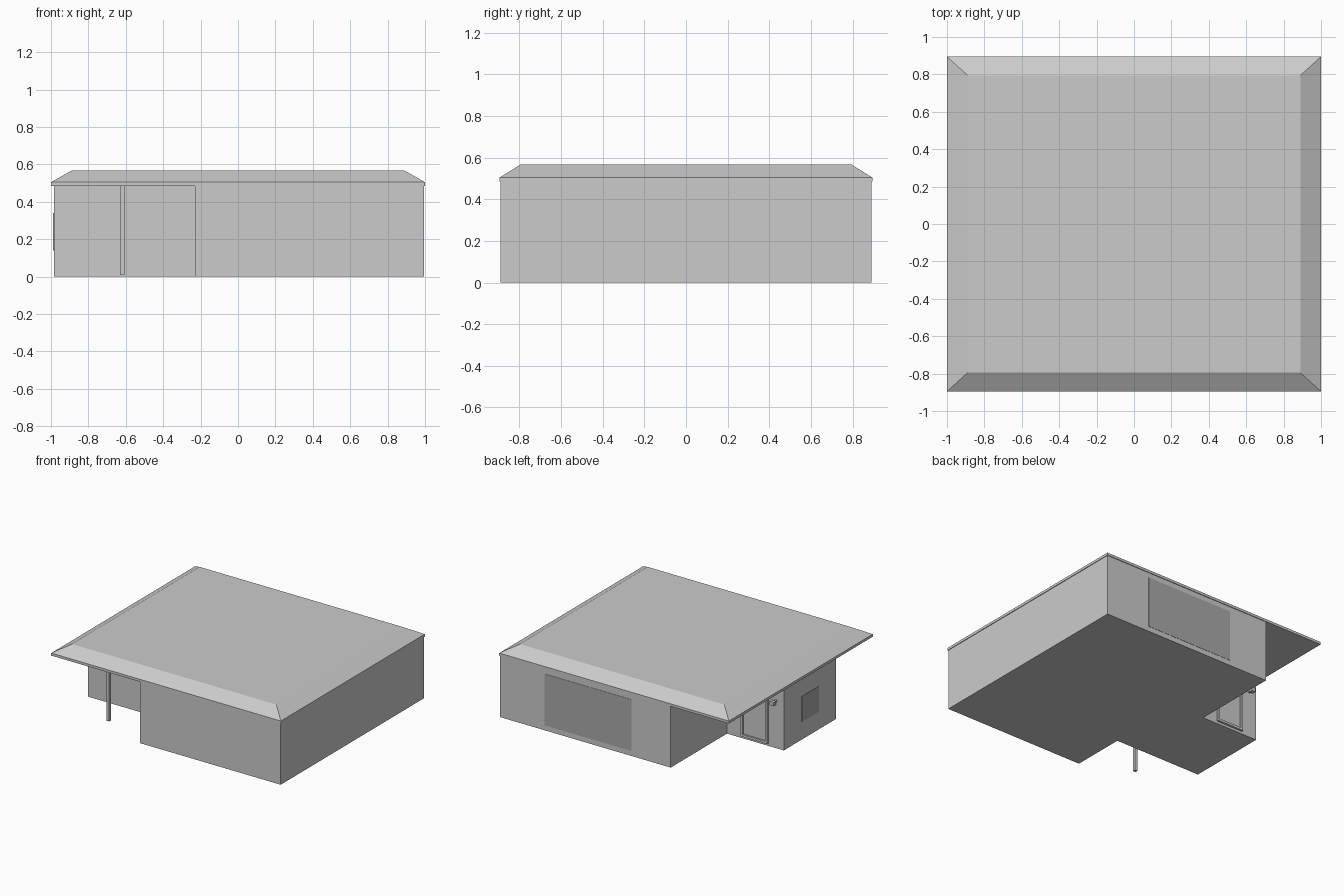
import bpy, bmesh

if "Cube" in bpy.data.objects:
    bpy.data.objects.remove(bpy.data.objects["Cube"])


def make_object(name, bm, material=None):
    bmesh.ops.recalc_face_normals(bm, faces=bm.faces)
    mesh = bpy.data.meshes.new(name)
    bm.to_mesh(mesh)
    bm.free()
    obj = bpy.data.objects.new(name, mesh)
    bpy.context.collection.objects.link(obj)
    if material:
        mesh.materials.append(material)
    return obj


def prism(name, outline, z0, z1):
    """Extrude a floor-plan outline from z0 to z1."""
    bm = bmesh.new()
    face = bm.faces.new([bm.verts.new((x, y, z0)) for x, y in outline])
    top = bmesh.ops.extrude_face_region(bm, geom=[face])["geom"]
    verts = [v for v in top if isinstance(v, bmesh.types.BMVert)]
    bmesh.ops.translate(bm, verts=verts, vec=(0, 0, z1 - z0))
    return make_object(name, bm)


def box(name, lo, hi, material=None):
    bm = bmesh.new()
    bmesh.ops.create_cube(bm, size=1)
    for v in bm.verts:
        v.co = [lo[i] if v.co[i] < 0 else hi[i] for i in range(3)]
    return make_object(name, bm, material)


glass = bpy.data.materials.new("dark_glass")
glass.diffuse_color = (0.4, 0.4, 0.4, 1)
glass.use_nodes = True
glass.node_tree.nodes["Principled BSDF"].inputs["Base Color"].default_value = glass.diffuse_color

# Walls: stepped plan with a front-left porch and a back-left entrance
prism("house_walls", [(-0.23, -0.89), (0.995, -0.89), (0.995, 0.89), (-0.49, 0.89),
                      (-0.49, 0.19), (-0.985, 0.19), (-0.985, -0.46), (-0.23, -0.46)], 0, 0.49)

# Roof: thin eave slab rising by sloped edges to a flat top
bm = bmesh.new()
rings = []
for hx, hy, z in [(1, 0.895, 0.485), (1, 0.895, 0.505), (0.89, 0.795, 0.567)]:
    rings.append([bm.verts.new((sx * hx, sy * hy, z))
                  for sx, sy in [(-1, -1), (1, -1), (1, 1), (-1, 1)]])
for a, b in zip(rings, rings[1:]):
    for i in range(4):
        j = (i + 1) % 4
        bm.faces.new((a[i], a[j], b[j], b[i]))
bm.faces.new(rings[0])
bm.faces.new(rings[-1])
make_object("roof", bm)

# Porch post
box("porch_post", (-0.63, -0.735, 0.01), (-0.607, -0.712, 0.487))

# Windows set flush in the back and left walls
box("back_window", (-0.15, 0.88, 0.04), (0.61, 0.892, 0.445), glass)
box("left_window", (-0.988, -0.245, 0.14), (-0.97, -0.03, 0.34), glass)

# Entrance door: frame bars around a thin leaf
box("door_leaf", (-0.84, 0.18, 0.03), (-0.63, 0.194, 0.42))
for side, x in (("left", -0.85), ("right", -0.635)):
    box("door_frame_" + side, (x, 0.18, 0.02), (x + 0.018, 0.206, 0.43))
box("door_frame_top", (-0.85, 0.18, 0.412), (-0.617, 0.206, 0.43))
box("door_sill", (-0.85, 0.18, 0.02), (-0.617, 0.206, 0.038))

# Wall lamp beside the door
box("lamp_arm", (-0.925, 0.185, 0.365), (-0.91, 0.23, 0.38))
box("lamp_shade", (-0.935, 0.215, 0.355), (-0.9, 0.245, 0.385))
